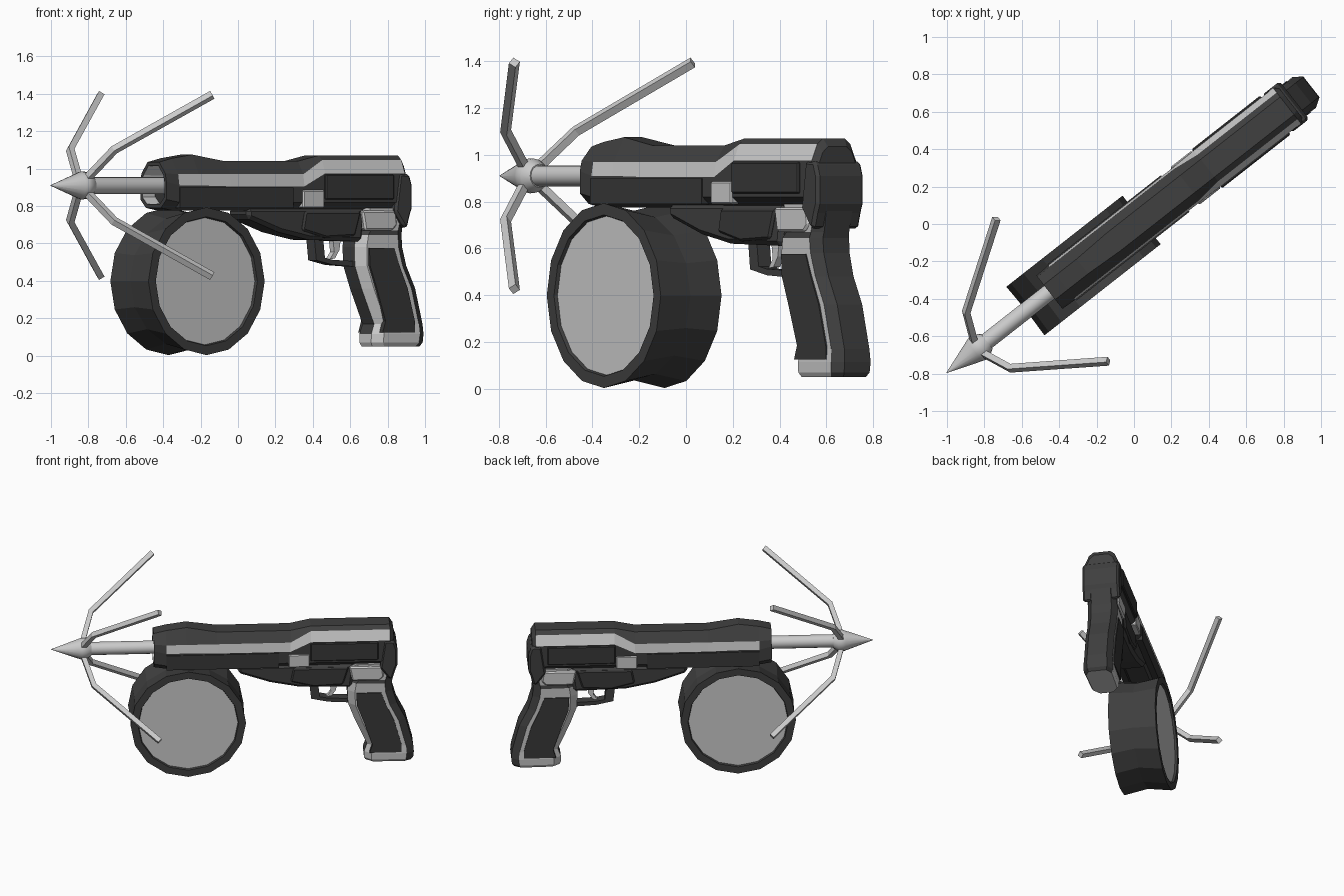
import bpy, math
from mathutils import Vector

if "Cube" in bpy.data.objects:
    bpy.data.objects.remove(bpy.data.objects["Cube"])

# The gun lies on a diagonal: local x runs muzzle to back, local y is width
YAW = math.radians(38.1)
AXIS_Z = 0.91


def material(name, v):
    m = bpy.data.materials.new(name)
    m.diffuse_color = (v, v, v, 1)
    m.use_nodes = True
    m.node_tree.nodes["Principled BSDF"].inputs["Base Color"].default_value = m.diffuse_color
    return m


DARK = material("dark_shell", 0.05)
PANEL = material("dark_panel", 0.04)
LIGHT = material("light_metal", 0.58)


def loft(name, rings, mat=LIGHT, alt=None, is_alt=None, smooth=False):
    """Skin closed rings; faces (ring i, edge j) picked by is_alt get the second material."""
    n = len(rings[0])
    verts = [p for r in rings for p in r]
    faces = [list(range(n))]
    idx = [int(bool(is_alt and is_alt(-1, 0)))]
    for i in range(len(rings) - 1):
        for j in range(n):
            k = (j + 1) % n
            faces.append([i * n + j, i * n + k, (i + 1) * n + k, (i + 1) * n + j])
            idx.append(int(bool(is_alt and is_alt(i, j))))
    faces.append([(len(rings) - 1) * n + j for j in range(n)])
    idx.append(int(bool(is_alt and is_alt(len(rings), 0))))
    me = bpy.data.meshes.new(name)
    me.from_pydata(verts, [], faces)
    me.materials.append(mat)
    if alt:
        me.materials.append(alt)
    for p, m in zip(me.polygons, idx):
        p.material_index = m
    ob = bpy.data.objects.new(name, me)
    bpy.context.collection.objects.link(ob)
    ob.rotation_euler.z = YAW
    ob.location.y = -0.01
    bpy.ops.object.select_all(action='DESELECT')
    ob.select_set(True)
    bpy.context.view_layer.objects.active = ob
    bpy.ops.object.mode_set(mode='EDIT')
    bpy.ops.mesh.select_all(action='SELECT')
    bpy.ops.mesh.normals_make_consistent(inside=False)
    bpy.ops.object.mode_set(mode='OBJECT')
    if smooth:
        bpy.ops.object.shade_smooth_by_angle(angle=math.radians(35))
    return ob


def prism(name, pts, w, mat, bevel=0.0):
    """Side profile (x, z) extruded to both sides, optionally chamfered."""
    rings = [[(x, s * w, z) for x, z in pts] for s in (-1, 1)]
    ob = loft(name, rings, mat)
    if bevel:
        b = ob.modifiers.new("chamfer", 'BEVEL')
        b.width, b.segments = bevel, 1
    return ob


def box(name, x0, x1, z0, z1, w, mat, bevel=0.0):
    return prism(name, [(x0, z0), (x1, z0), (x1, z1), (x0, z1)], w, mat, bevel)


def lathe(name, prof, n, mat=LIGHT):
    """Profile (x, radius) turned around the barrel axis."""
    rings = [[(x, r * math.cos(a), AXIS_Z + r * math.sin(a))
              for a in (2 * math.pi * k / n for k in range(n))] for x, r in prof]
    return loft(name, rings, mat, smooth=True)


# Main body: sections (x, bottom, stripe low, stripe high, top, wide, shoulder, top half width)
def section(x, zb, s0, s1, zt, w, ws, wt):
    half = [(0.065, zb), (w, zb + 0.045), (w, s0), (ws, s1), (wt, zt)]
    return [(x, -v, z) for v, z in half] + [(x, v, z) for v, z in reversed(half)]


muzzle = section(-0.575, 0.79, 0.93, 0.975, 1.035, 0.113, 0.103, 0.05)
MID_Z = 0.915


def shrink(ring, s, dx):
    return [(x + dx, y * s, MID_Z + (z - MID_Z) * s) for x, y, z in ring]


body_rings = [shrink(muzzle, 0.8, 0.15), shrink(muzzle, 0.84, 0), muzzle,
              section(-0.49, 0.775, 0.91, 0.97, 1.055, 0.117, 0.107, 0.05),
              section(-0.35, 0.775, 0.91, 0.97, 1.075, 0.117, 0.107, 0.05),
              section(-0.14, 0.775, 0.905, 0.97, 1.04, 0.117, 0.107, 0.06),
              section(0.36, 0.775, 0.905, 0.97, 1.04, 0.117, 0.107, 0.06),
              section(0.50, 0.775, 0.975, 1.045, 1.07, 0.12, 0.09, 0.06),
              section(1.04, 0.775, 0.975, 1.045, 1.07, 0.12, 0.09, 0.06),
              section(1.065, 0.80, 0.96, 1.01, 1.035, 0.10, 0.08, 0.05)]
loft("body", body_rings, DARK, LIGHT,
     lambda i, j: i == 0 or (3 <= i <= 7 and j in (2, 6)))

# Side panels and the light block between them
box("long_side_panel", -0.49, 0.28, 0.79, 0.898, 0.124, PANEL)
box("side_block", 0.345, 0.49, 0.79, 0.885, 0.127, LIGHT, 0.006)
box("rear_side_panel", 0.495, 0.96, 0.835, 0.968, 0.132, PANEL, 0.006)

# Back cap flowing into the grip
prism("back_cap", [(0.97, 0.77), (1.03, 0.69), (1.055, 0.68), (1.075, 0.75), (1.09, 0.79),
                   (1.09, 0.91), (1.07, 0.97), (1.0, 0.975)], 0.128, DARK, 0.035)

# Frame under the body
prism("lower_frame", [(0.0, 0.79), (0.0, 0.735), (0.06, 0.715), (0.22, 0.66), (0.42, 0.62),
                      (0.78, 0.61), (0.80, 0.79)], 0.09, DARK, 0.02)
prism("frame_side_plate", [(0.38, 0.77), (0.36, 0.67), (0.52, 0.63), (0.72, 0.64),
                           (0.76, 0.77)], 0.102, PANEL, 0.01)

# Trigger guard and trigger
prism("guard_front", [(0.49, 0.64), (0.55, 0.64), (0.565, 0.51), (0.505, 0.51)], 0.035, DARK)
prism("guard_bottom", [(0.505, 0.535), (0.505, 0.51), (0.62, 0.485), (0.78, 0.475),
                       (0.78, 0.505), (0.62, 0.512)], 0.035, DARK)
prism("trigger", [(0.63, 0.63), (0.685, 0.63), (0.675, 0.565), (0.645, 0.52), (0.61, 0.515),
                  (0.64, 0.555)], 0.018, LIGHT)


# Grip: light sides, dark front face, dark rounded back
def grip_ring(z, f, b, w):
    half = [(f, w * 0.5), (f + 0.05, w * 0.93), (b - 0.05, w), (b, w * 0.68)]
    return [(x, -v, z) for x, v in half] + [(x, v, z) for x, v in reversed(half)]


grip = [(0.05, 0.875, 1.185, 0.09), (0.07, 0.865, 1.20, 0.102), (0.115, 0.865, 1.205, 0.104),
        (0.17, 0.885, 1.20, 0.1), (0.36, 0.80, 1.15, 0.1), (0.48, 0.755, 1.09, 0.1),
        (0.58, 0.75, 1.06, 0.103), (0.645, 0.76, 1.055, 0.105), (0.67, 0.78, 1.06, 0.1),
        (0.79, 0.77, 1.085, 0.105)]
loft("grip", [grip_ring(*g) for g in grip], LIGHT, DARK,
     lambda i, j: i == 7 or (i >= 2 and j == 7) or (i >= 0 and j in (2, 3, 4)))
prism("grip_side_panel", [(0.90, 0.125), (0.92, 0.185), (0.86, 0.36), (0.815, 0.48),
                          (0.81, 0.575), (0.98, 0.575), (1.015, 0.48), (1.07, 0.36),
                          (1.12, 0.18), (1.12, 0.125)], 0.106, PANEL)
prism("grip_collar", [(0.78, 0.67), (0.97, 0.67), (1.0, 0.70), (0.99, 0.775), (0.76, 0.775)],
      0.11, LIGHT, 0.01)

# Cable drum with recessed light discs, pinched at the middle of its height
drum = [(-0.15, 0.34, 1), (-0.165, 0.345, 1), (-0.165, 0.395, 1), (0, 0.39, 0.93),
        (0.165, 0.395, 1), (0.165, 0.345, 1), (0.15, 0.34, 1)]
loft("drum", [[(-0.343 + r * math.cos(k * math.pi / 8), v,
                0.398 + r * q * math.sin(k * math.pi / 8))
               for k in range(16)] for v, r, q in drum],
     DARK, LIGHT, lambda i, j: i in (-1, len(drum)))

# Hook shaft, head and collar
lathe("hook_shaft", [(-1.06, 0.045), (-0.43, 0.045)], 16)
lathe("hook_head", [(-1.275, 0.001), (-1.085, 0.068), (-1.065, 0.075), (-1.035, 0.073),
                    (-1.0, 0.05)], 16)

# Four bent claws: path of (x, radius) with the mitre direction at each point
path = [((-1.055, 0.055), (0.96, -0.29)), ((-0.99, 0.27), (0.86, -0.52)),
        ((-0.555, 0.685), (0.69, -0.73))]
for q in range(4):
    a = math.radians(45 + 90 * q)
    radial = Vector((0, math.cos(a), math.sin(a)))
    tangent = Vector((0, -math.sin(a), math.cos(a)))
    rings = []
    for (x, r), (nx, nr) in path:
        p = Vector((x, 0, AXIS_Z)) + radial * r
        n = Vector((nx, 0, 0)) + radial * nr
        rings.append([p + n * s * 0.017 + tangent * t * 0.017
                      for s, t in ((-1, -1), (1, -1), (1, 1), (-1, 1))])
    loft(f"claw_{q + 1}", rings)
